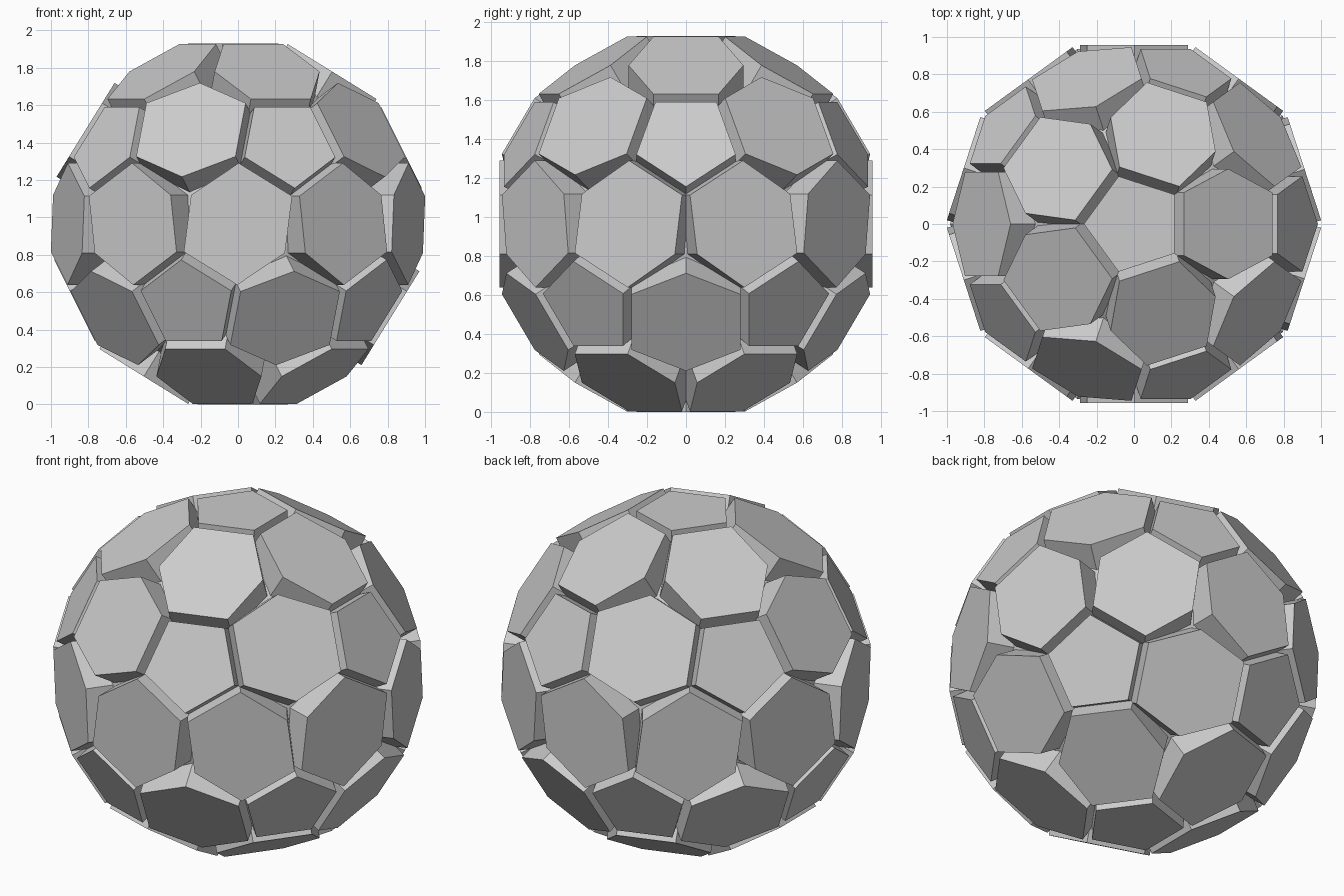
import bpy, bmesh
from math import sin, cos, atan, radians, pi
from mathutils import Vector

if "Cube" in bpy.data.objects:
    bpy.data.objects.remove(bpy.data.objects["Cube"])

CENTRE = Vector((0, 0, 0.965))
DEPTH = 0.2          # panel thickness, running into the core


def add_prism(bm, normal, axis, outline, height):
    """Straight prism whose outer face is tangent to the ball."""
    n = normal.normalized()
    u = (axis - n * axis.dot(n)).normalized()
    v = n.cross(u)
    outer = [bm.verts.new(CENTRE + n * height + u * a + v * b) for a, b in outline]
    inner = [bm.verts.new(p.co - n * DEPTH) for p in outer]
    bm.faces.new(outer)
    bm.faces.new(inner[::-1])
    k = len(outer)
    for i in range(k):
        j = (i + 1) % k
        bm.faces.new((outer[j], outer[i], inner[i], inner[j]))


def finish(bm, name):
    me = bpy.data.meshes.new(name)
    bm.to_mesh(me)
    bm.free()
    ob = bpy.data.objects.new(name, me)
    bpy.context.collection.objects.link(ob)


# Twelve icosahedron directions: poles plus two staggered rings
lat = atan(0.5)
dirs = [Vector((0, 0, 1)), Vector((0, 0, -1))]
for i in range(5):
    for start, s in ((0, 1), (36, -1)):
        a = radians(start + 72 * i)
        dirs.append(Vector((cos(lat) * cos(a), cos(lat) * sin(a), s * sin(lat))))


def neighbours(d):
    return [e for e in dirs if 0.3 < d.dot(e) < 0.6]


# Pentagon panels, edges facing their neighbours
pent = [(0.268 * cos(pi / 5 + i * 2 * pi / 5), 0.268 * sin(pi / 5 + i * 2 * pi / 5)) for i in range(5)]
bm = bmesh.new()
for d in dirs:
    add_prism(bm, d, neighbours(d)[0], pent, 0.965)
finish(bm, "pentagon_panels")

# Hexagon panels, one between each neighbouring pair of pentagons
hexa = [(0.279, -0.168), (0.279, 0.168), (0, 0.295), (-0.279, 0.168), (-0.279, -0.168), (0, -0.295)]
bm = bmesh.new()
for i, d in enumerate(dirs):
    for e in dirs[i + 1:]:
        if 0.3 < d.dot(e) < 0.6:
            add_prism(bm, d + e, e - d, hexa, 0.958)
finish(bm, "hexagon_panels")

# Smooth inner core seen in the gaps
bpy.ops.mesh.primitive_uv_sphere_add(segments=64, ring_count=32, radius=0.855, location=CENTRE)
bpy.context.object.name = "inner_core"
bpy.ops.object.shade_smooth()
